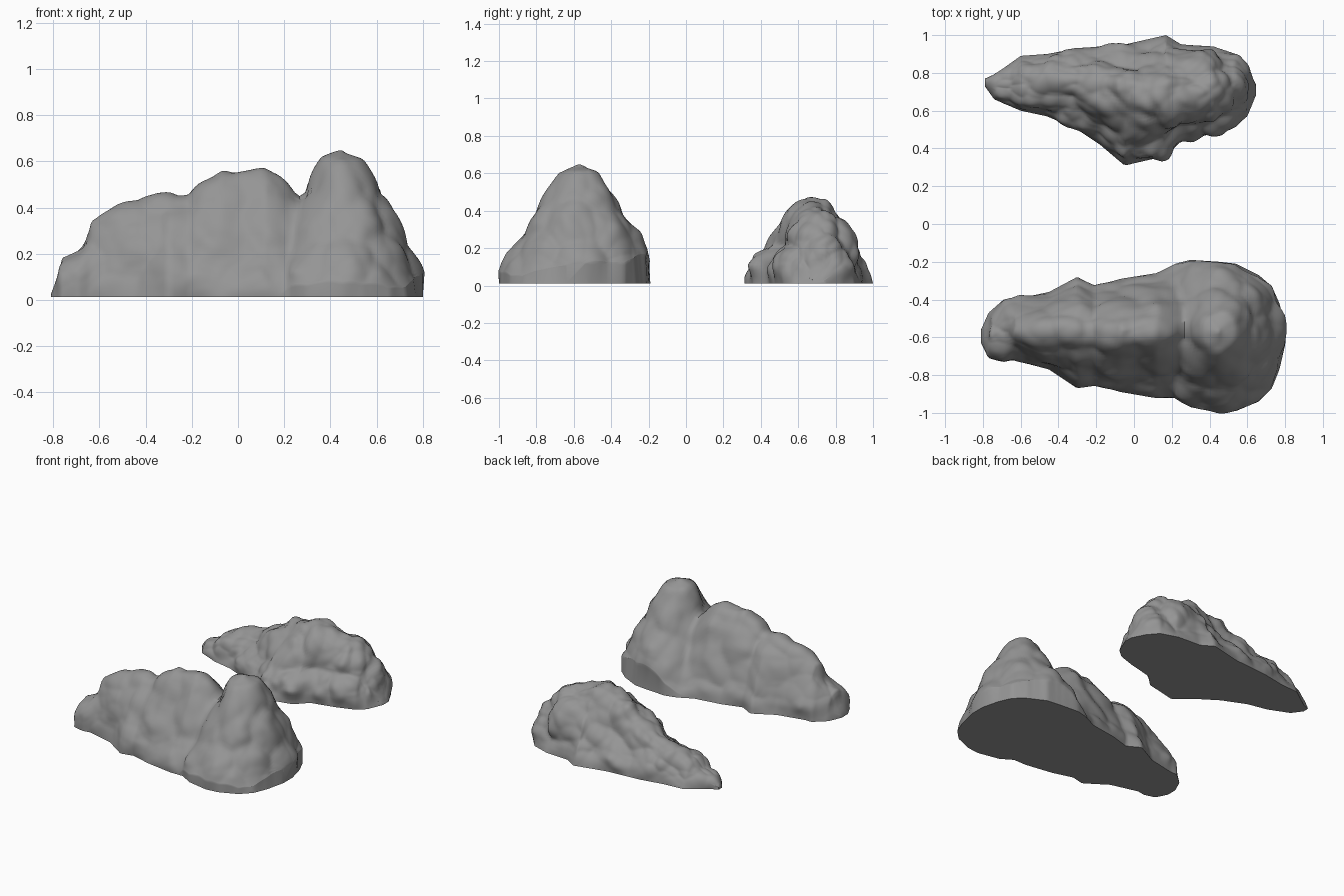
import bpy, bmesh, math
from mathutils import Vector, noise

if "Cube" in bpy.data.objects:
    bpy.data.objects.remove(bpy.data.objects["Cube"])

BASE = 0.012
stone = bpy.data.materials.new("stone")
stone.diffuse_color = (0.3, 0.3, 0.3, 1)
stone.use_nodes = True
stone.node_tree.nodes["Principled BSDF"].inputs["Base Color"].default_value = stone.diffuse_color


def sample(stations, x):
    """Blend the two stations on either side of x."""
    for a, b in zip(stations, stations[1:]):
        if x <= b[0]:
            t = (x - a[0]) / (b[0] - a[0])
            return [p + (q - p) * t for p, q in zip(a, b)]
    return stations[-1]


def lump(p, size):
    """Rounded cellular bulges separated by creases."""
    d = noise.voronoi(p / size)[0]
    return 0.45 - d[0]


def crag(x, y, cx, cy, top):
    """Blunt steep cone rising out of the body."""
    r = math.hypot(x - cx, (y - cy) / 1.15)
    return min(top - 0.6 * r, top + 0.13 - 1.95 * r)


def rock(name, stations, crags, big, small, size, offset, rows=120, cols=72):
    bm = bmesh.new()
    x0, x1 = stations[0][0], stations[-1][0]
    grid = []
    for i in range(rows + 1):
        # rows crowd together at both ends
        t = i / rows
        t = 0.5 * t + 0.5 * (0.5 - 0.5 * math.cos(math.pi * t))
        x = x0 + (x1 - x0) * t
        _, lo, hi, ridge, h, k = sample(stations, x)
        row = []
        for j in range(cols + 1):
            a = math.pi * j / cols
            s = -math.cos(a)
            y = ridge + s * ((hi - ridge) if s > 0 else (ridge - lo))
            dome = max(0, math.sin(a)) ** 0.9
            bell = 0.5 + 0.5 * math.cos(math.pi * abs(s) ** 1.08)
            z = BASE + (h - BASE) * ((1 - k) * dome + k * bell)
            # sloping skirt along the foot
            z = max(z, BASE + min(0.14, h * 0.4, 0.5 * (1 - abs(s))))
            if 0 < j < cols:
                z = max([z] + [crag(x, y, *c) for c in crags])
            row.append(bm.verts.new((x, y, z)))
        grid.append(row)
    for r, q in zip(grid, grid[1:]):
        for j in range(cols):
            bm.faces.new((r[j], q[j], q[j + 1], r[j + 1]))
        # flat underside
        bm.faces.new((r[0], r[-1], q[-1], q[0]))
    bm.faces.new(grid[0])
    bm.faces.new(grid[-1][::-1])
    inner = [v for r in grid[1:-1] for v in r[1:-1]]
    bmesh.ops.smooth_vert(bm, verts=inner, factor=0.5,
                          use_axis_x=True, use_axis_y=True, use_axis_z=True)
    bmesh.ops.recalc_face_normals(bm, faces=bm.faces)
    bm.normal_update()

    # weathered surface, calmer towards the foot
    moves = []
    for v in bm.verts:
        p = v.co + Vector(offset)
        p += 0.05 * noise.noise_vector(p * 4)
        fade = min(1, max(0, (v.co.z - BASE) / 0.1))
        d = big * lump(p, size) + small * lump(p, size * 0.45)
        moves.append(v.normal * d * fade)
    for v, m in zip(bm.verts, moves):
        v.co += m
        v.co.z = max(v.co.z, BASE)
    bmesh.ops.remove_doubles(bm, verts=bm.verts, dist=0.0005)
    bmesh.ops.recalc_face_normals(bm, faces=bm.faces)
    me = bpy.data.meshes.new(name)
    bm.to_mesh(me)
    bm.free()
    me.materials.append(stone)
    ob = bpy.data.objects.new(name, me)
    bpy.context.collection.objects.link(ob)
    bpy.context.view_layer.objects.active = ob
    ob.select_set(True)
    bpy.ops.object.shade_smooth_by_angle(angle=math.radians(60))
    ob.select_set(False)
    return ob


# stations: x, front edge, back edge, ridge y, height, peakedness
front = [
    (-0.81, -0.63, -0.56, -0.60, 0.03, 0.0),
    (-0.77, -0.71, -0.47, -0.58, 0.19, 0.1),
    (-0.69, -0.73, -0.40, -0.57, 0.24, 0.1),
    (-0.64, -0.72, -0.40, -0.56, 0.35, 0.2),
    (-0.45, -0.77, -0.36, -0.56, 0.43, 0.2),
    (-0.30, -0.87, -0.28, -0.57, 0.46, 0.4),
    (-0.21, -0.85, -0.33, -0.57, 0.45, 0.4),
    (-0.07, -0.89, -0.29, -0.57, 0.57, 0.6),
    (0.12, -0.92, -0.26, -0.57, 0.57, 0.6),
    (0.22, -0.92, -0.21, -0.57, 0.50, 0.7),
    (0.30, -0.97, -0.19, -0.57, 0.42, 0.8),
    (0.45, -1.00, -0.20, -0.57, 0.42, 0.9),
    (0.54, -0.99, -0.21, -0.57, 0.40, 0.9),
    (0.66, -0.94, -0.27, -0.57, 0.34, 0.7),
    (0.73, -0.87, -0.33, -0.58, 0.22, 0.4),
    (0.77, -0.77, -0.42, -0.59, 0.12, 0.0),
    (0.80, -0.64, -0.54, -0.60, 0.03, 0.0),
]
back = [
    (-0.79, 0.73, 0.77, 0.75, 0.04, 0.0),
    (-0.74, 0.66, 0.79, 0.73, 0.10, 0.0),
    (-0.60, 0.60, 0.89, 0.74, 0.17, 0.1),
    (-0.46, 0.57, 0.90, 0.74, 0.21, 0.1),
    (-0.30, 0.50, 0.93, 0.74, 0.29, 0.2),
    (-0.18, 0.42, 0.94, 0.73, 0.34, 0.3),
    (-0.05, 0.31, 0.95, 0.70, 0.40, 0.3),
    (0.17, 0.36, 1.00, 0.70, 0.46, 0.3),
    (0.25, 0.44, 0.95, 0.71, 0.45, 0.2),
    (0.42, 0.48, 0.94, 0.71, 0.40, 0.1),
    (0.54, 0.52, 0.90, 0.71, 0.29, 0.1),
    (0.60, 0.57, 0.83, 0.71, 0.18, 0.0),
    (0.645, 0.68, 0.74, 0.71, 0.04, 0.0),
]
rock("front_rock", front, [(0.45, -0.57, 0.67)], 0.055, 0.015, 0.24, (3.1, 1.7, 0.4))
rock("back_rock", back, [], 0.09, 0.03, 0.22, (7.3, 2.2, 5.1))
